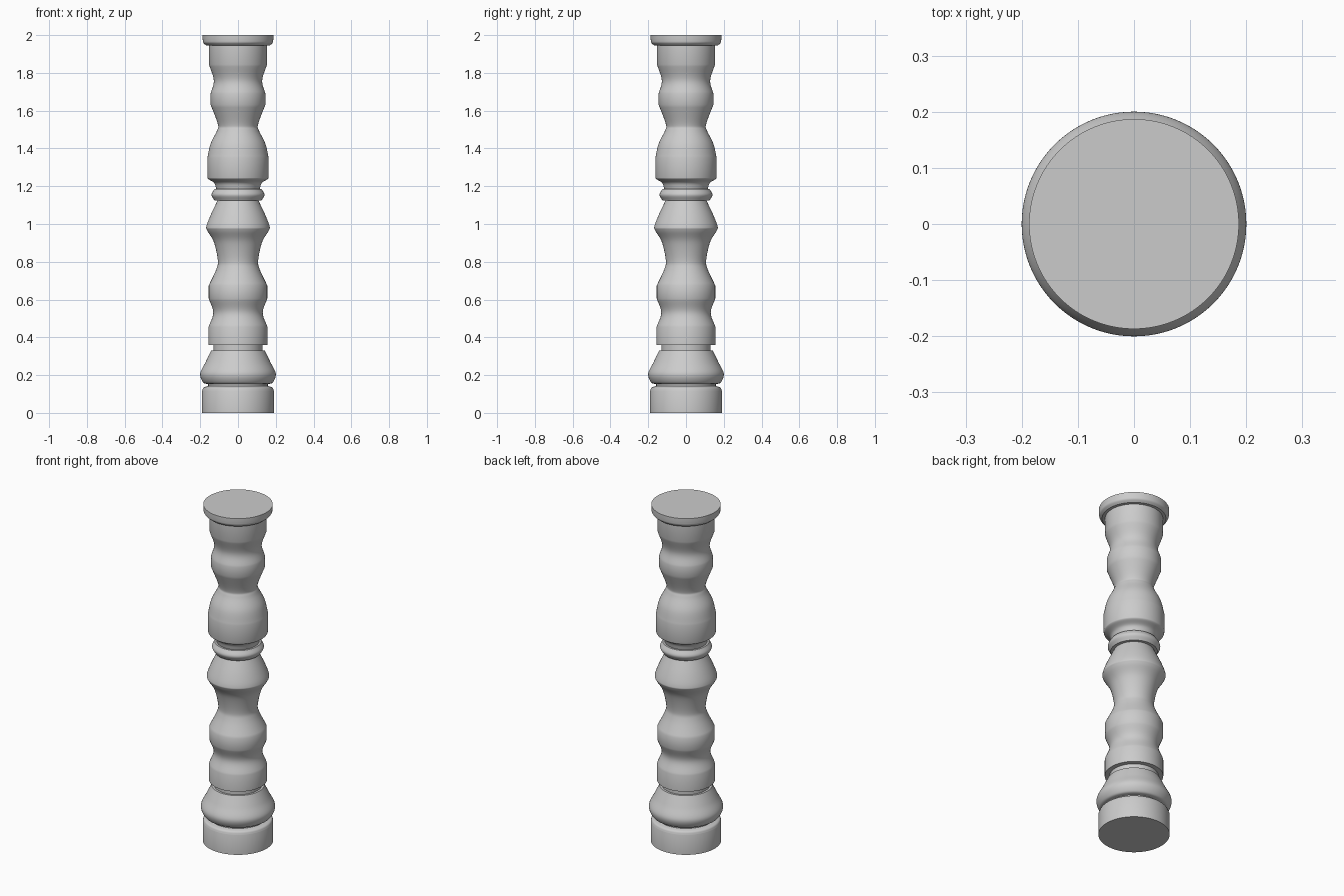
import bpy, bmesh, math
from mathutils import Vector

if "Cube" in bpy.data.objects:
    bpy.data.objects.remove(bpy.data.objects["Cube"])

SIDES = 96

# Curved mouldings as (radius, z) points, bottom to top.
# Straight bands and steps appear where one moulding's end joins the next one's start.
MOULDINGS = [
    [(.19, 0)],                                                              # plinth foot
    [(.19, .118), (.182, .134), (.158, .142)],                               # plinth shoulder
    [(.158, .152), (.185, .162), (.2, .208), (.172, .268), (.142, .33)],     # base bulb
    [(.13, .33)], [(.13, .36)],                                              # neck
    [(.156, .36)],                                                           # lower band
    [(.156, .455), (.131, .53), (.155, .605)],                               # lower cove
    [(.155, .675), (.115, .76), (.107, .81), (.128, .905),
     (.163, .965), (.167, .988), (.146, 1.045), (.108, 1.125)],              # vase and bulb
    [(.125, 1.125), (.14, 1.155), (.125, 1.185)],                            # ring
    [(.115, 1.185), (.126, 1.217), (.157, 1.238), (.162, 1.25)],             # urn foot
    [(.162, 1.35), (.145, 1.425), (.111, 1.495), (.107, 1.53), (.145, 1.632)],  # urn neck
    [(.145, 1.69), (.128, 1.76), (.154, 1.845)],                             # upper cove
    [(.154, 1.945)],                                                         # top drum
    [(.17, 1.946), (.184, 1.96), (.187, 1.977)],                             # cap
    [(.187, 2)],
]


def smooth_run(pts, steps=7):
    """Catmull-Rom curve through a moulding's points."""
    p = [Vector(q) for q in pts]
    if len(p) < 2:
        return p
    out = [p[0]]
    p = [2 * p[0] - p[1]] + p + [2 * p[-1] - p[-2]]
    for a, b, c, d in zip(p, p[1:], p[2:], p[3:]):
        for i in range(1, steps + 1):
            t = i / steps
            out.append(0.5 * (2 * b + (c - a) * t + (2 * a - 5 * b + 4 * c - d) * t * t
                              + (3 * b - a - 3 * c + d) * t ** 3))
    return out


profile = [p for run in MOULDINGS for p in smooth_run(run)]

# Revolve the profile and close both ends
bm = bmesh.new()
angles = [2 * math.pi * i / SIDES for i in range(SIDES)]
rings = [[bm.verts.new((p.x * math.cos(a), p.x * math.sin(a), p.y)) for a in angles]
         for p in profile]
for lo, hi in zip(rings, rings[1:]):
    for i in range(SIDES):
        j = (i + 1) % SIDES
        bm.faces.new((lo[i], lo[j], hi[j], hi[i]))
bm.faces.new(rings[0][::-1])
bm.faces.new(rings[-1])
mesh = bpy.data.meshes.new("turned_post")
bm.to_mesh(mesh)
bm.free()

post = bpy.data.objects.new("turned_post", mesh)
bpy.context.collection.objects.link(post)
bpy.context.view_layer.objects.active = post
post.select_set(True)
bpy.ops.object.shade_smooth_by_angle(angle=math.radians(28))
